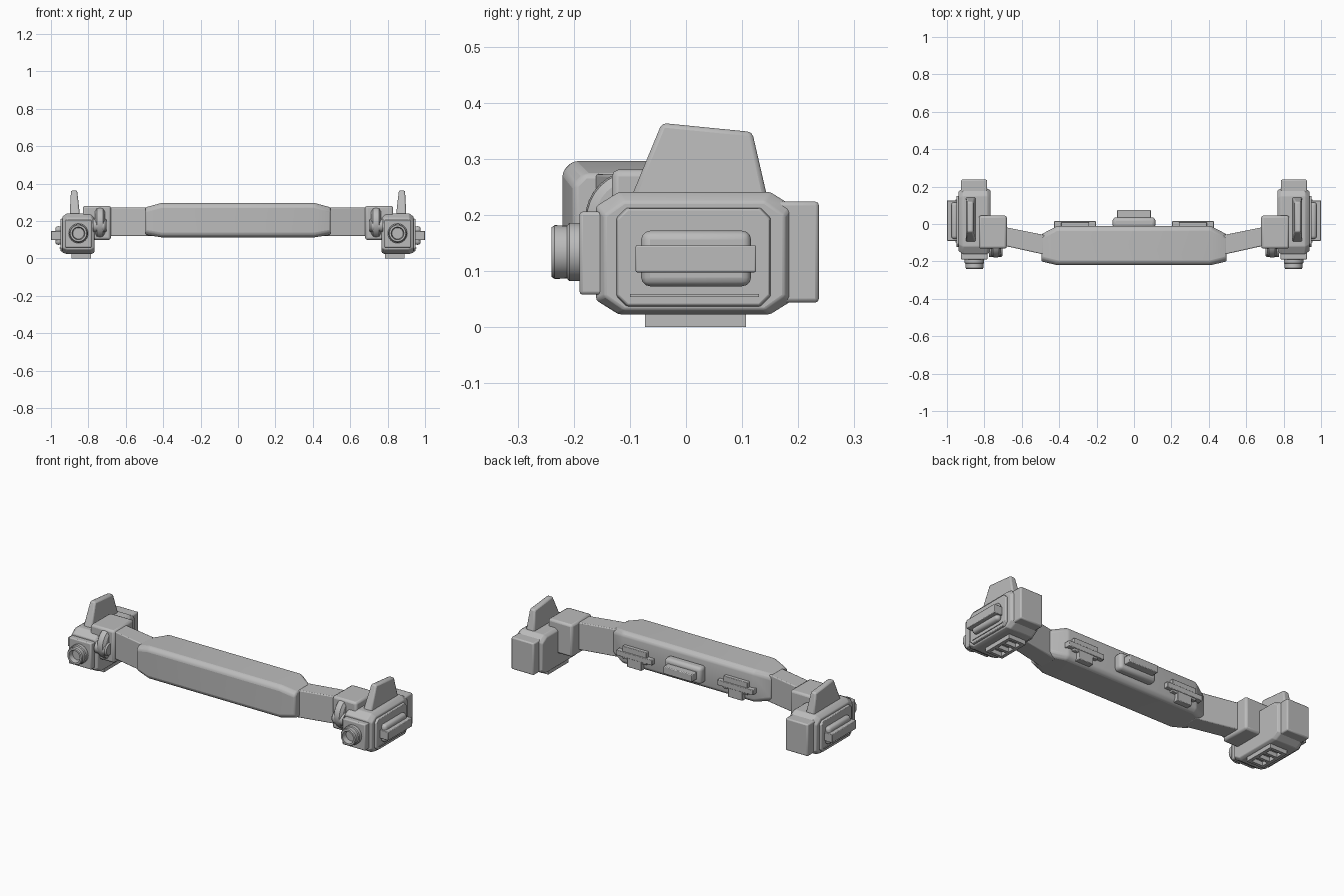
import bpy
import bmesh
import math
from mathutils import Vector, Matrix

cube = bpy.data.objects.get("Cube")
if cube:
    bpy.data.objects.remove(cube, do_unlink=True)

grey = bpy.data.materials.new("plain grey")
grey.use_nodes = True
tone = (0.5, 0.5, 0.5, 1)
grey.diffuse_color = tone
grey.node_tree.nodes["Principled BSDF"].inputs["Base Color"].default_value = tone


def finish(name, bm, bevel=0.0, segments=2):
    """Turn a bmesh into a bevelled, shaded object."""
    bmesh.ops.recalc_face_normals(bm, faces=bm.faces)
    mesh = bpy.data.meshes.new(name)
    bm.to_mesh(mesh)
    bm.free()
    obj = bpy.data.objects.new(name, mesh)
    bpy.context.collection.objects.link(obj)
    mesh.materials.append(grey)
    if bevel:
        mod = obj.modifiers.new("soft edges", "BEVEL")
        mod.width, mod.segments = bevel, segments
        mod.limit_method, mod.angle_limit = "ANGLE", math.radians(20)
    bpy.ops.object.select_all(action="DESELECT")
    obj.select_set(True)
    bpy.context.view_layer.objects.active = obj
    bpy.ops.object.shade_smooth_by_angle(angle=math.radians(30))
    return obj


def loft(name, sections, bevel=0.0, segments=2):
    """Skin a row of equal outlines and cap both ends."""
    bm = bmesh.new()
    rings = [[bm.verts.new(p) for p in s] for s in sections]
    n = len(rings[0])
    for a, b in zip(rings, rings[1:]):
        for i in range(n):
            j = (i + 1) % n
            bm.faces.new((a[i], a[j], b[j], b[i]))
    bm.faces.new(rings[0])
    bm.faces.new(rings[-1])
    return finish(name, bm, bevel, segments)


def outline(x, y0, y1, z0, z1, cy=0.0, cz=0.0):
    """Rectangle at x with cut corners."""
    pts = [(y0 + cy, z0), (y1 - cy, z0), (y1, z0 + cz), (y1, z1 - cz),
           (y1 - cy, z1), (y0 + cy, z1), (y0, z1 - cz), (y0, z0 + cz)]
    if not cy:
        pts = [(y0, z0), (y1, z0), (y1, z1), (y0, z1)]
    return [(x, y, z) for y, z in pts]


def box(name, xs, ys, zs, bevel=0.0, segments=2):
    return loft(name, [outline(x, *ys, *zs) for x in xs], bevel, segments)


def lathe(name, profile, origin, axis, count=32):
    """Revolve (radius, distance) points about an axis."""
    turn = Vector((0, 0, 1)).rotation_difference(Vector(axis)).to_matrix()
    steps = [2 * math.pi * i / count for i in range(count)]
    rings = [[Vector(origin) + turn @ Vector((r * math.cos(a), r * math.sin(a), d))
              for a in steps] for r, d in profile]
    return loft(name, rings)


def mirrored(obj):
    """Copy a left part to the right side."""
    obj.name = "left_" + obj.name
    twin = obj.copy()
    twin.data = obj.data.copy()
    twin.name = obj.name.replace("left_", "right_")
    twin.data.transform(Matrix.Scale(-1, 4, (1, 0, 0)))
    twin.data.flip_normals()
    bpy.context.collection.objects.link(twin)


# Central bar with tapered ends
end = dict(y0=-0.2, y1=-0.055, z0=0.13, z1=0.277, cy=0.02, cz=0.02)
mid = dict(y0=-0.22, y1=-0.01, z0=0.117, z1=0.3, cy=0.018, cz=0.018)
loft("central_bar", [outline(-0.495, **end), outline(-0.41, **mid),
                     outline(0.41, **mid), outline(0.495, **end)], 0.008)

# Latch at the middle of the back
box("rear_latch_base", (-0.115, 0.115), (-0.02, 0.035), (0.155, 0.25), 0.018, 3)
box("rear_latch_bar", (-0.09, 0.09), (0.02, 0.076), (0.183, 0.225), 0.004)

# Clips on either side of the latch
for part, half, depth, zs in (("clip_pad", 0.075, 0.01, (0.165, 0.235)),
                              ("clip_strip", 0.112, 0.015, (0.175, 0.205)),
                              ("clip_tab", 0.045, 0.012, (0.125, 0.18))):
    mirrored(box(part, (0.315 - half, 0.315 + half), (-0.025, depth), zs, 0.003))

# Angled arm and elbow block
mirrored(loft("arm", [outline(0.45, -0.17, -0.065, 0.123, 0.277),
                      outline(0.7, -0.115, -0.015, 0.123, 0.277)], 0.005))
mirrored(box("elbow", (0.68, 0.83), (-0.132, 0.045), (0.103, 0.285), 0.012))

# Pivot disc in front of the elbow
mirrored(lathe("pivot_disc", [(0.07, 0.712), (0.085, 0.722), (0.088, 0.738),
                              (0.085, 0.755), (0.07, 0.765)], (0, -0.092, 0.196), (1, 0, 0)))
mirrored(lathe("pivot_hub", [(0.03, 0.702), (0.036, 0.71), (0.036, 0.775)],
               (0, -0.14, 0.18), (1, 0, 0), 20))

# Side pod: main shell, front box, rear box and outer panels
mirrored(loft("pod_shell", [outline(0.768, -0.15, 0.18, 0.035, 0.232, 0.04, 0.025),
                            outline(0.785, -0.16, 0.19, 0.027, 0.245, 0.04, 0.025),
                            outline(0.915, -0.16, 0.19, 0.027, 0.245, 0.04, 0.025),
                            outline(0.938, -0.145, 0.175, 0.035, 0.228, 0.035, 0.025)], 0.004))
mirrored(box("pod_front", (0.783, 0.925), (-0.19, -0.1), (0.062, 0.21), 0.006))
mirrored(box("pod_rear", (0.785, 0.925), (0.1, 0.237), (0.048, 0.228), 0.007))
mirrored(loft("pod_panel", [outline(0.93, -0.125, 0.152, 0.04, 0.218, 0.018, 0.018),
                            outline(0.95, -0.122, 0.149, 0.043, 0.215, 0.018, 0.018)], 0.003))
mirrored(box("panel_sill", (0.945, 0.954), (-0.1, 0.13), (0.058, 0.063)))

# Grip on the outer panel
mirrored(box("grip_pad", (0.94, 0.977), (-0.08, 0.116), (0.077, 0.176), 0.016, 3))
mirrored(box("grip_bar", (0.945, 1.0), (-0.09, 0.125), (0.102, 0.15), 0.003))

# Lens with a recessed mouth
mirrored(lathe("lens", [(0.052, 0.18), (0.052, 0.208), (0.047, 0.212), (0.048, 0.234),
                        (0.044, 0.24), (0.034, 0.24), (0.03, 0.212)],
               (0.853, 0, 0.138), (0, -1, 0)))

# Swept fin on top
fin_low = [(-0.098, 0.235), (0.145, 0.235)]
fin_high = [(0.118, 0.352), (-0.043, 0.368)]
mirrored(loft("fin", [
    [(x0, y, z) for y, z in fin_low] + [(x1, y, z) for y, z in fin_high]
    for x0, x1 in ((0.845, 0.86), (0.9, 0.893))], 0.008))

# Vent grille underneath: two rails and four crossbars
for name, x in (("inner", 0.785), ("outer", 0.872)):
    mirrored(box("vent_rail_" + name, (x, x + 0.018), (-0.073, 0.107), (0.004, 0.05)))
for i in range(4):
    y = -0.073 + i * 0.0545
    mirrored(box("vent_crossbar_%d" % (i + 1), (0.79, 0.885), (y, y + 0.0165), (0.004, 0.05)))

# Rest the model on the ground
for obj in bpy.context.collection.objects:
    if obj.type == "MESH" and grey.name in obj.data.materials:
        obj.data.transform(Matrix.Translation((0, 0, -0.004)))
